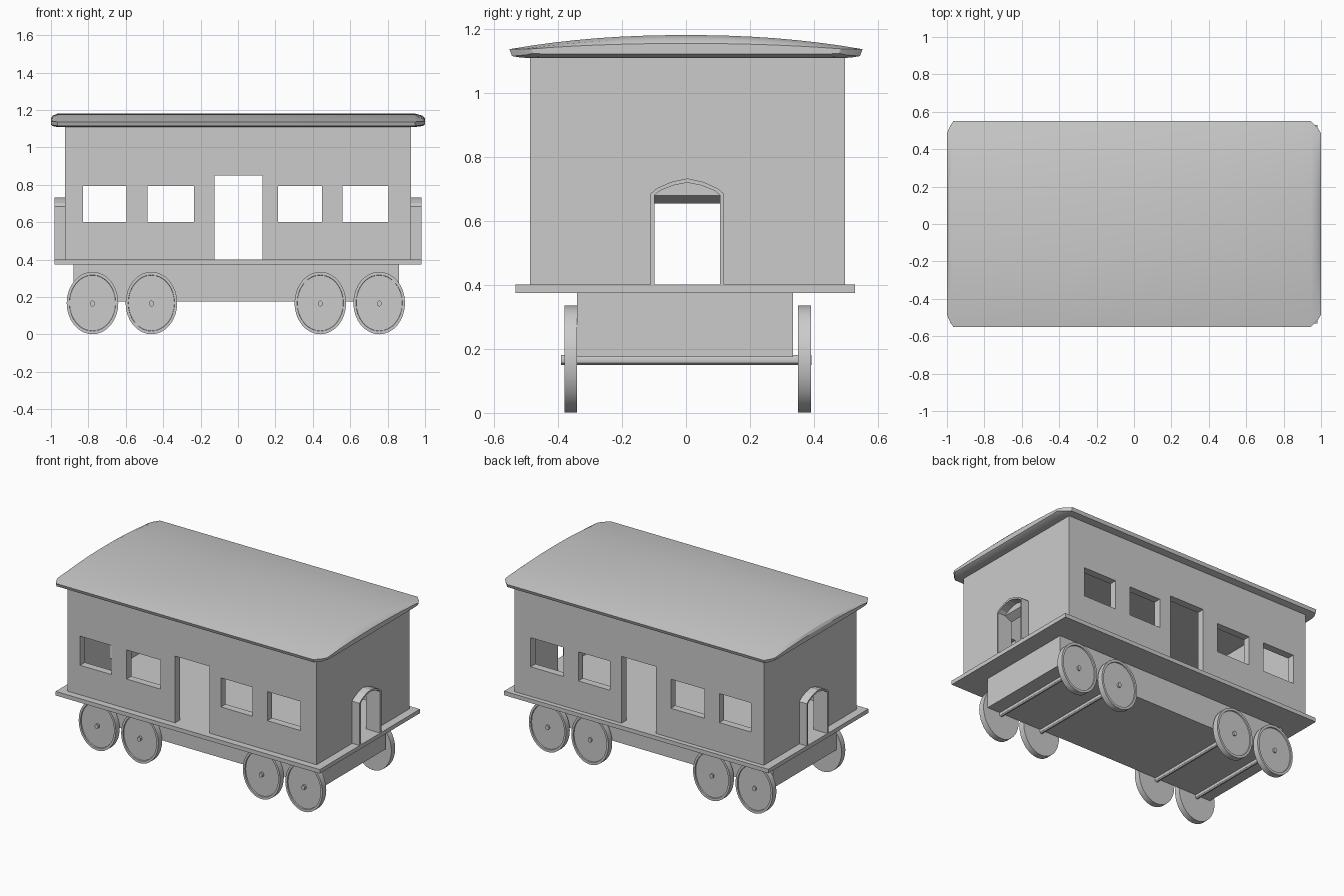
import bpy, math

if "Cube" in bpy.data.objects:
    bpy.data.objects.remove(bpy.data.objects["Cube"])


def add_mesh(name, verts, faces, smooth=False):
    me = bpy.data.meshes.new(name)
    me.from_pydata(verts, [], faces)
    ob = bpy.data.objects.new(name, me)
    bpy.context.collection.objects.link(ob)
    bpy.ops.object.select_all(action='DESELECT')
    ob.select_set(True)
    bpy.context.view_layer.objects.active = ob
    bpy.ops.object.mode_set(mode='EDIT')
    bpy.ops.mesh.select_all(action='SELECT')
    bpy.ops.mesh.normals_make_consistent(inside=False)
    bpy.ops.object.mode_set(mode='OBJECT')
    if smooth:
        bpy.ops.object.shade_smooth_by_angle(angle=math.radians(30))
    return ob


def loft(name, rings, smooth=False):
    """Skin equal-length closed rings and cap both ends."""
    n = len(rings[0])
    verts = [p for r in rings for p in r]
    faces = [(k * n + i, k * n + (i + 1) % n, (k + 1) * n + (i + 1) % n, (k + 1) * n + i)
             for k in range(len(rings) - 1) for i in range(n)]
    faces += [tuple(range(n)), tuple(range(len(verts) - n, len(verts)))]
    return add_mesh(name, verts, faces, smooth)


def box(name, x0, x1, y0, y1, z0, z1):
    return loft(name, [[(x0, y0, z), (x1, y0, z), (x1, y1, z), (x0, y1, z)] for z in (z0, z1)])


def cut(target, cutter):
    cutter.hide_render = True
    m = target.modifiers.new("cut", 'BOOLEAN')
    m.operation, m.solver, m.object = 'DIFFERENCE', 'EXACT', cutter
    bpy.context.view_layer.objects.active = target
    bpy.ops.object.modifier_apply(modifier=m.name)
    bpy.data.objects.remove(cutter)


def lathe_y(name, cx, cz, profile, sx, sz, n):
    """Elliptical disc stack along y; profile = (y, radius factor)."""
    rings = [[(cx + sx * f * math.cos(2 * math.pi * i / n), y,
               cz + sz * f * math.sin(2 * math.pi * i / n)) for i in range(n)]
             for y, f in profile]
    return loft(name, rings, True)


# Floor and underframe
box("floor", -0.98, 0.98, -0.533, 0.528, 0.375, 0.402)
box("underframe", -0.88, 0.86, -0.34, 0.335, 0.175, 0.38)

# Hollow body with openings
T = 0.05
X, Y0, Y1 = 0.925, -0.488, 0.497
body = box("body_walls", -X, X, Y0, Y1, 0.4, 1.115)
cut(body, box("cut_inside", -X + T, X - T, Y0 + T, Y1 - T, 0.3, 1.3))
for x0, x1, z0, z1 in [(-0.83, -0.595, 0.6, 0.795), (-0.485, -0.235, 0.6, 0.795),
                       (0.215, 0.45, 0.6, 0.795), (0.56, 0.805, 0.6, 0.795),
                       (-0.125, 0.13, 0.3, 0.85)]:
    cut(body, box("cut_opening", x0, x1, -1, 1, z0, z1))
# End doorways with a sloping head
end_profile = [(-1, 0.3), (1, 0.3), (1, 0.68), (X, 0.68), (X - T, 0.655),
               (-X + T, 0.655), (-X, 0.68), (-1, 0.68)]
cut(body, loft("cut_ends", [[(x, y, z) for x, z in end_profile] for y in (-0.1, 0.108)]))

# Arched hoods around the end doorways
half_out = [(0.115, 0.4), (0.115, 0.685), (0.095, 0.702), (0.05, 0.722)]
half_in = [(0.103, 0.4), (0.103, 0.68), (0.085, 0.695), (0.045, 0.711)]
arch = lambda h, top: h + [(0, top)] + [(-y, z) for y, z in reversed(h)]
outline = arch(half_out, 0.733) + arch(half_in, 0.72)[::-1]
for side, s in (("left", -1), ("right", 1)):
    loft("door_hood_" + side, [[(s * x, y + 0.004, z) for y, z in outline] for x in (0.915, 0.98)])

# Curved roof with tapered ends
N = 16


def roof_ring(x, w, zlow, zedge, ztop):
    t = [-1 + 2 * i / N for i in range(N + 1)]
    top = [(x, w * u, zedge + (ztop - zedge) * (1 - abs(u) ** 2.2)) for u in t]
    b = [(0.985, 0.35), (0.94, 0.12), (0.88, 0.0)]
    low = [(x, w * u, zlow + (zedge - 0.01 - zlow) * f) for u, f in b]
    return top + low + [(x, -y, z) for _, y, z in reversed(low)]


loft("roof", [roof_ring(-1.0, 0.485, 1.122, 1.138, 1.155),
              roof_ring(-0.99, 0.51, 1.114, 1.138, 1.17),
              roof_ring(-0.965, 0.552, 1.109, 1.137, 1.181),
              roof_ring(0.945, 0.552, 1.109, 1.137, 1.181),
              roof_ring(0.985, 0.51, 1.114, 1.138, 1.17),
              roof_ring(1.0, 0.485, 1.122, 1.138, 1.155)], True)

# Wheels and axles
for i, cx in enumerate((-0.778, -0.463, 0.44, 0.755), 1):
    for side, s, off in (("front", -1, 0), ("back", 1, 0.01)):
        prof = [(s * (y + off), f) for y, f in
                [(0.34, 1), (0.38, 1), (0.38, 0.9), (0.372, 0.89)]]
        lathe_y(f"wheel_{side}_{i}", cx, 0.168, prof, 0.138, 0.167, 32)
    lathe_y(f"axle_{i}", cx, 0.165, [(-0.39, 1), (0.393, 1)], 0.013, 0.016, 10)
